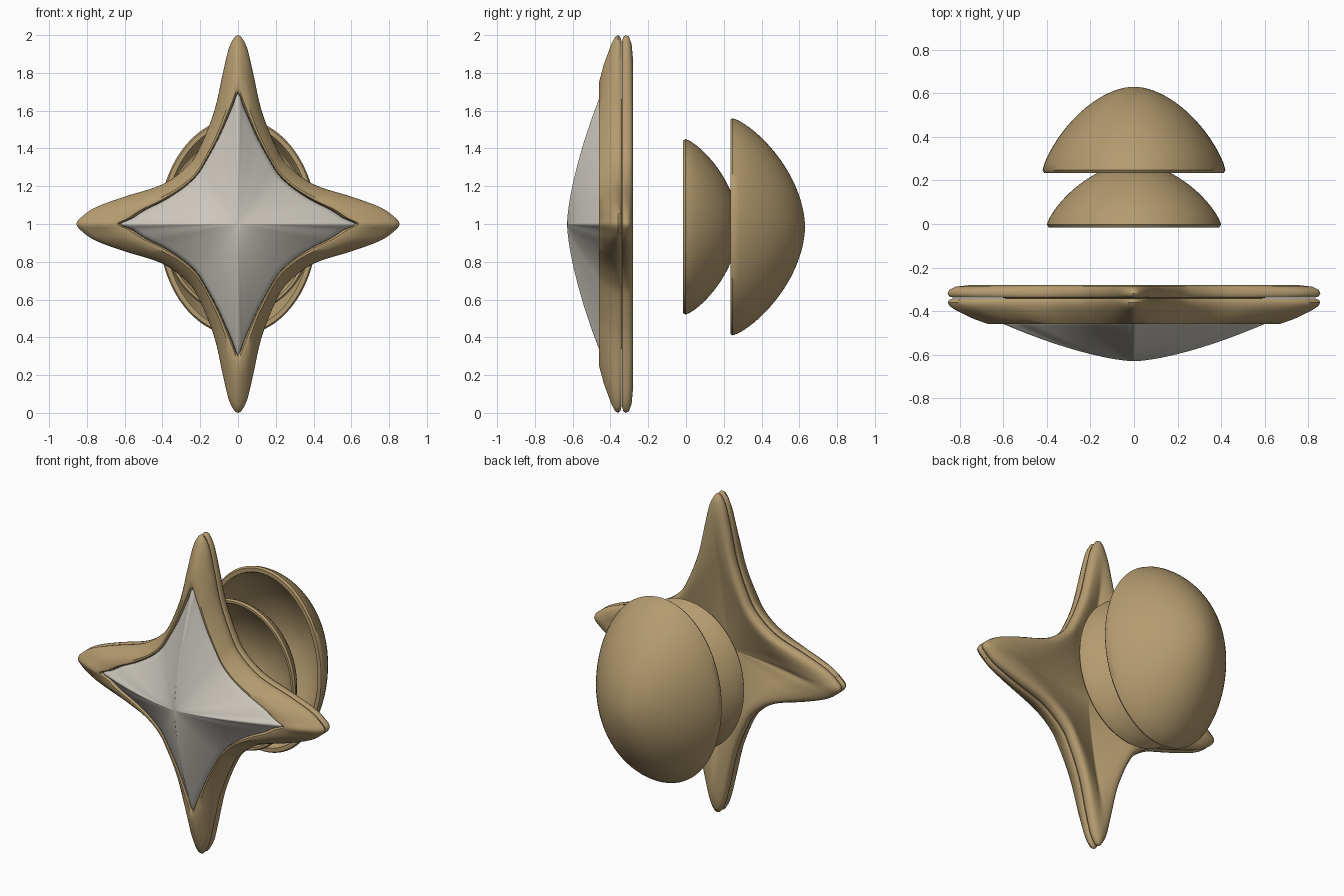
import bpy, bmesh, math
from mathutils import Vector

cube = bpy.data.objects.get("Cube")
if cube:
    bpy.data.objects.remove(cube)


def material(name, color):
    m = bpy.data.materials.new(name)
    m.use_nodes = True
    m.diffuse_color = color
    m.node_tree.nodes["Principled BSDF"].inputs["Base Color"].default_value = color
    return m


tan = material("tan", (0.46, 0.33, 0.16, 1))
pale_grey = material("pale_grey", (0.60, 0.57, 0.51, 1))

# One quarter of each star outline, from the upper tip to the side tip
OUTER = [(0, 1), (.045, .94), (.08, .8), (.125, .6), (.2, .41), (.265, .31),
         (.4, .21), (.6, .145), (.75, .09), (.825, .04), (.855, 0)]
INNER = [(0, .69), (.03, .62), (.06, .55), (.105, .45), (.165, .34), (.215, .26),
         (.29, .19), (.39, .125), (.49, .075), (.56, .03), (.62, 0)]


def star(quarter, steps=4):
    """Mirror a quarter outline into a full star and smooth it as a spline."""
    q = [Vector(p) for p in quarter]
    half = q + [Vector((p.x, -p.y)) for p in reversed(q[:-1])]
    pts = half + [Vector((-p.x, p.y)) for p in reversed(half[1:-1])]
    n, out = len(pts), []
    for i in range(n):
        a, b, c, d = (pts[(i + k) % n] for k in (-1, 0, 1, 2))
        for s in range(steps):
            t = s / steps
            out.append(b + (c - a) * t / 2 + (a - b * 2.5 + c * 2 - d / 2) * t * t
                       + (b * 3 - a - c * 3 + d) * t ** 3 / 2)
    return out


outer, inner = star(OUTER), star(INNER)


def band(f, y):
    """Outline between the inner star (0) and the outer star (1)."""
    return [(p.x, y, 1 + p.y) for p in (i.lerp(o, f) for i, o in zip(inner, outer))]


def core(t, y):
    """Inner star scaled towards the centre."""
    return [(p.x * t, y, 1 + p.y * t) for p in inner]


def ellipse(rx, rz, y, sides=96):
    angles = [2 * math.pi * k / sides for k in range(sides)]
    return [(rx * math.cos(a), y, .985 + rz * math.sin(a)) for a in angles]


def loft(name, rings, mat, closed=False, angle=40):
    bm = bmesh.new()
    loops = [[bm.verts.new(p) for p in ring] for ring in rings]
    pairs = list(zip(loops, loops[1:]))
    if closed:
        pairs.append((loops[-1], loops[0]))
    for a, b in pairs:
        n = len(a)
        for i in range(n):
            j = (i + 1) % n
            bm.faces.new((a[i], a[j], b[j], b[i]))
    bmesh.ops.remove_doubles(bm, verts=bm.verts, dist=0.0002)
    bmesh.ops.recalc_face_normals(bm, faces=bm.faces)
    me = bpy.data.meshes.new(name)
    bm.to_mesh(me)
    bm.free()
    me.materials.append(mat)
    ob = bpy.data.objects.new(name, me)
    bpy.context.collection.objects.link(ob)
    bpy.ops.object.select_all(action='DESELECT')
    ob.select_set(True)
    bpy.context.view_layer.objects.active = ob
    bpy.ops.object.shade_smooth_by_angle(angle=math.radians(angle))
    return ob


# Bevelled star frame with a rounded outer edge
frame = [(0, -.345), (.9, -.342), (.97, -.348), (1, -.36), (.97, -.375), (.85, -.395),
         (.5, -.435), (.2, -.46), (.08, -.46), (.02, -.45), (0, -.43)]
loft("star_frame", [band(f, y) for f, y in frame], tan, closed=True)

# Softly pointed gem filling the frame
STEPS = 16
gem = [core(1, -.40)]
gem += [core(k / STEPS, -.63 + .18 * (k / STEPS) ** 1.5) for k in range(STEPS, -1, -1)]
loft("star_gem", gem, pale_grey, angle=60)

# Back plate, dished towards the front
dish = [(k / 8) ** 1.0 for k in range(9)]
front = [core(t, -.42 + .085 * t ** 1.5) for t in dish]
rim = [band(f, y) for f, y in [(.9, -.338), (.97, -.332), (1, -.318), (.97, -.302),
                               (.85, -.288), (.6, -.281), (.3, -.285)]]
back = [core(t, -.40 + .105 * t ** 1.5) for t in reversed(dish)]
loft("back_plate", front + rim + back, tan, angle=60)


# Hollow domed bowls, open towards the front
def bowl(name, rx, rz, y_rim, y_apex, wall):
    def dome(inset, top):
        us = [math.sin(math.pi / 2 * k / 20) for k in range(21)]
        return [ellipse((rx - inset) * r, (rz - inset) * r, y_rim + .012 + u * (top - y_rim - .012))
                for u, r in ((u, max(0, 1 - u ** 1.3) ** .55) for u in us)]
    lip = [ellipse(rx - d, rz - d, y_rim) for d in (.008, wall - .008)]
    return loft(name, dome(0, y_apex)[::-1] + lip + dome(wall, y_apex - wall), tan, angle=50)


bowl("inner_bowl", .40, .465, -.015, .28, .03)
bowl("outer_bowl", .42, .575, .235, .63, .04)
